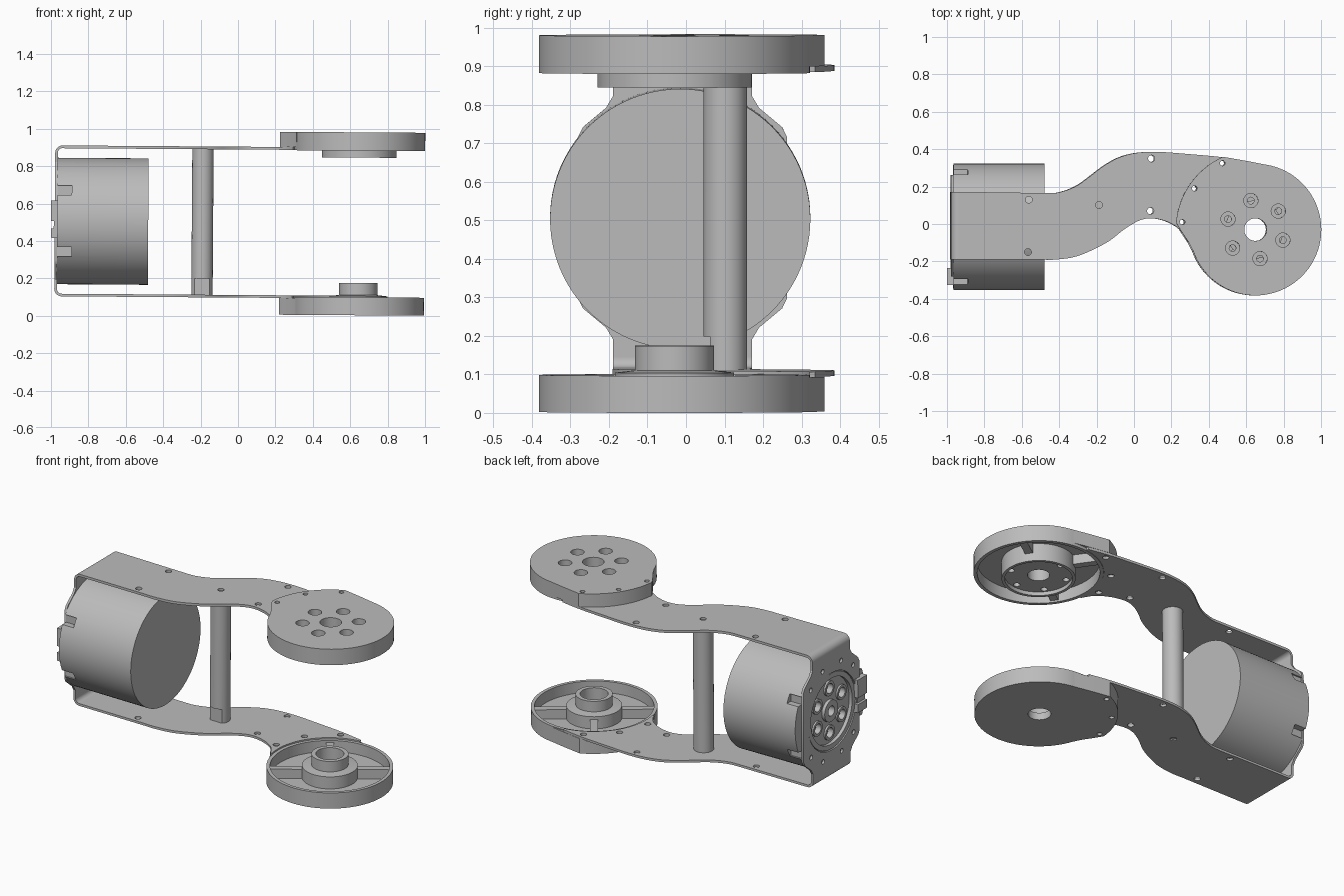
import bpy, bmesh, math
from mathutils import Matrix, Vector

cube = bpy.data.objects.get("Cube")
if cube:
    bpy.data.objects.remove(cube)

grey = bpy.data.materials.new("plain_grey")
grey.use_nodes = True
COLOUR = (0.5, 0.5, 0.5, 1)
grey.diffuse_color = COLOUR
grey.node_tree.nodes["Principled BSDF"].inputs["Base Color"].default_value = COLOUR

CAP = (0.646, -0.03)      # wheel cap centre (x, y)
MOTOR = (-0.015, 0.5)     # motor axis (y, z)
POST = (-0.19, 0.102)
parts = []


def place(axis, u, v, h):
    return {"x": (h, u, v), "y": (u, h, v), "z": (u, v, h)}[axis]


def finish(name, bm, keep=True):
    bmesh.ops.recalc_face_normals(bm, faces=bm.faces)
    mesh = bpy.data.meshes.new(name)
    bm.to_mesh(mesh)
    bm.free()
    obj = bpy.data.objects.new(name, mesh)
    bpy.context.collection.objects.link(obj)
    mesh.materials.append(grey)
    if keep:
        parts.append(obj)
    return obj


def add_prism(bm, pts, axis, lo, hi):
    a, b = ([bm.verts.new(place(axis, u, v, h)) for u, v in pts] for h in (lo, hi))
    bm.faces.new(a)
    bm.faces.new(b[::-1])
    for i in range(len(pts)):
        j = (i + 1) % len(pts)
        bm.faces.new((a[i], a[j], b[j], b[i]))


def prism(name, pts, axis, lo, hi, keep=True):
    bm = bmesh.new()
    add_prism(bm, pts, axis, lo, hi)
    return finish(name, bm, keep)


def arc(c, r, a0, a1, n=24):
    angles = [math.radians(a0 + (a1 - a0) * i / n) for i in range(n + 1)]
    return [(c[0] + r * math.cos(a), c[1] + r * math.sin(a)) for a in angles]


def circle(c, r, n=64):
    return arc(c, r, 0, 360, n)[:-1]


def rect(u0, u1, v0, v1):
    return [(u0, v0), (u1, v0), (u1, v1), (u0, v1)]


def lathe(name, profile, c, axis, n=80):
    """Revolve a closed (radius, height) loop around a centre."""
    bm = bmesh.new()
    rings = [[bm.verts.new(place(axis, u, v, h)) for u, v in circle(c, r, n)] for r, h in profile]
    for k, ring in enumerate(rings):
        nxt = rings[(k + 1) % len(rings)]
        for i in range(n):
            j = (i + 1) % n
            bm.faces.new((ring[i], ring[j], nxt[j], nxt[i]))
    return finish(name, bm)


def cut(obj, shapes, axis, lo, hi):
    """Remove a set of separate prisms from an object."""
    bm = bmesh.new()
    for pts in shapes:
        add_prism(bm, pts, axis, lo, hi)
    cutter = finish("cutter", bm, keep=False)
    cutter.hide_render = True
    mod = obj.modifiers.new("cut", "BOOLEAN")
    mod.operation, mod.object, mod.solver = "DIFFERENCE", cutter, "EXACT"
    bpy.context.view_layer.objects.active = obj
    bpy.ops.object.modifier_apply(modifier=mod.name)
    bpy.data.objects.remove(cutter)


def smooth_path(pts, steps=6):
    out = []
    p = [Vector(q) for q in [pts[0], *pts, pts[-1]]]
    for a, b, c, d in zip(p, p[1:], p[2:], p[3:]):
        for s in range(steps):
            t = s / steps
            out.append(tuple(0.5 * (2 * b + (c - a) * t + (2 * a - 5 * b + 4 * c - d) * t * t
                                    + (3 * b - a - 3 * c + d) * t ** 3)))
    return out + [pts[-1]]


# Curved side plates with screw holes
back_edge = smooth_path([(-0.47, 0.165), (-0.4, 0.17), (-0.3, 0.21), (-0.15, 0.32), (-0.04, 0.37),
                         (0.1, 0.386), (0.3, 0.373), (0.47, 0.357), (0.6, 0.335)])
front_edge = smooth_path([(0.292, -0.1), (0.25, -0.035), (0.18, 0.01), (0.1, 0.03), (0.03, 0.02),
                          (-0.05, -0.025), (-0.15, -0.1), (-0.3, -0.17), (-0.42, -0.19), (-0.49, -0.19)])
outline = ([(-0.94, -0.19), (-0.94, 0.172)] + back_edge
           + arc(CAP, 0.353, 97, 190, 30) + front_edge)
holes = [(-0.565, 0.13), (-0.57, -0.15), (0.09, 0.35), (0.085, 0.07), (0.32, 0.19),
         (0.255, 0.01), (0.47, 0.325)]
for name, lo, hi in (("lower_plate", 0.097, 0.111), ("upper_plate", 0.889, 0.904)):
    plate = prism(name, outline, "z", lo, hi)
    cut(plate, [circle(h, 0.018, 20) for h in holes + [POST]], "z", lo - 0.1, hi + 0.1)

# Rounded bends joining the plates to the end plate
for name, cz, a in (("lower_bend", 0.137, 270), ("upper_bend", 0.864, 90)):
    end = 180
    pts = arc((-0.94, cz), 0.04, a, end, 10) + arc((-0.94, cz), 0.026, end, a, 10)
    prism(name, pts, "y", -0.19, 0.172)

# End plate with a flared middle, a bearing opening and screw holes
half = [(0.172, 0.864), (0.172, 0.815), (0.19, 0.785), (0.25, 0.735), (0.262, 0.71),
        (0.262, 0.29), (0.25, 0.265), (0.19, 0.215), (0.172, 0.185), (0.172, 0.137)]
end_outline = half + [(-0.018 - y, z) for y, z in reversed(half)]
end_plate = prism("end_plate", end_outline, "x", -0.98, -0.966)
screw_spots = [arc(MOTOR, 0.29, a, a, 1)[0] for b in (90, 270) for a in (b - 45, b - 18, b + 18, b + 45)]
cut(end_plate, [circle(MOTOR, 0.235)] + [circle(s, 0.014, 16) for s in screw_spots], "x", -1.1, -0.9)

# Motor body with four notches in its rim
motor = prism("motor_body", circle(MOTOR, 0.338, 96), "x", -0.966, -0.48)
notches = [rect(y0, y1, z, z + 0.05) for y0, y1 in ((-0.4, -0.285), (0.255, 0.37))
           for z in (0.31, 0.64)]
cut(motor, notches, "x", -1.0, -0.89)
cut(motor, [circle(MOTOR, 0.215)], "x", -1.0, -0.93)

# Rotor face inside the bearing opening
lathe("bearing_ring", [(0.2, -0.94), (0.2, -0.976), (0.23, -0.976), (0.23, -0.94)], MOTOR, "x")
rotor = lathe("rotor_face", [(0.03, -0.925), (0.03, -0.975), (0.065, -0.975), (0.065, -0.955),
                             (0.215, -0.955), (0.215, -0.925)], MOTOR, "x")
ring_spots = [arc(MOTOR, 0.135, a, a, 1)[0] for a in range(30, 390, 60)]
cut(rotor, [circle(s, 0.032, 24) for s in ring_spots], "x", -1.0, -0.9)
for spot in ring_spots:
    lathe("rotor_boss", [(0.03, -0.935), (0.03, -0.966), (0.045, -0.966), (0.045, -0.935)],
          spot, "x", 24)

# Cable connector on the motor end
prism("connector_base", rect(-0.325, -0.255, 0.41, 0.61), "x", -0.985, -0.93)
for z0, z1 in ((0.41, 0.46), (0.5, 0.61)):
    prism("connector_prong", rect(-0.325, -0.235, z0, z1), "x", -1.0, -0.96)

# Support post with a flat at its foot
post = prism("support_post", circle(POST, 0.057, 40), "z", 0.105, 0.892)
cut(post, [rect(-0.3, -0.1, 0.0, 0.062)], "z", 0.0, 0.197)

# Lobes that carry the wheel caps on the plates
lobe = ([(0.72, 0.313), (0.6, 0.337)] + arc(CAP, 0.426, 114, 175)
        + [(0.25, -0.04), (0.29, -0.1), (0.31, -0.14)] + arc(CAP, 0.335, 195, 77, 40))
for name, lo, hi in (("lower_lobe", 0.007, 0.097), ("upper_lobe", 0.904, 0.985)):
    obj = prism(name, lobe, "z", lo, hi)
    cut(obj, [circle(h, 0.014, 16) for h in holes[4:]], "z", lo - 0.1, hi + 0.1)

# Lower wheel cap: open tray with a raised tube
lathe("lower_cap", [(0.062, 0.007), (0.352, 0.007), (0.352, 0.103), (0.332, 0.103), (0.332, 0.035),
                    (0.155, 0.035), (0.155, 0.109), (0.103, 0.115), (0.103, 0.179),
                    (0.078, 0.179), (0.078, 0.05), (0.062, 0.05)], CAP, "z")

# Upper wheel cap: same tray turned over, with a bolted hub
upper = lathe("upper_cap", [(0.06, 0.985), (0.352, 0.985), (0.352, 0.887), (0.332, 0.887),
                            (0.332, 0.955), (0.2, 0.955), (0.2, 0.85), (0.183, 0.85),
                            (0.183, 0.872), (0.06, 0.872)], CAP, "z")
bolts = [arc(CAP, 0.157, a, a, 1)[0] for a in range(39, 399, 60)]
cut(upper, [circle(b, 0.038, 28) for b in bolts], "z", 0.92, 1.1)
cut(upper, [circle(b, 0.018, 16) for b in bolts], "z", 0.8, 0.95)

# Stiffening ribs in both trays
for name, lo, hi, r0 in (("lower_rib", 0.03, 0.092, 0.145), ("upper_rib", 0.898, 0.96, 0.195)):
    for angle in (35, 125, 215):
        rib = prism(name, rect(r0, 0.338, -0.022, 0.022), "z", lo, hi)
        rib.data.transform(Matrix.Translation((*CAP, 0)) @ Matrix.Rotation(math.radians(angle), 4, "Z"))

# Slight overall tilt and smooth shading with sharp edges
pivot = Matrix.Translation((0, 0, 0.49))
tilt = pivot @ Matrix.Rotation(0.007, 4, "Y") @ pivot.inverted()
bpy.ops.object.select_all(action="DESELECT")
for obj in parts:
    obj.data.transform(tilt)
    obj.select_set(True)
bpy.context.view_layer.objects.active = parts[0]
bpy.ops.object.shade_smooth_by_angle(angle=math.radians(30))
